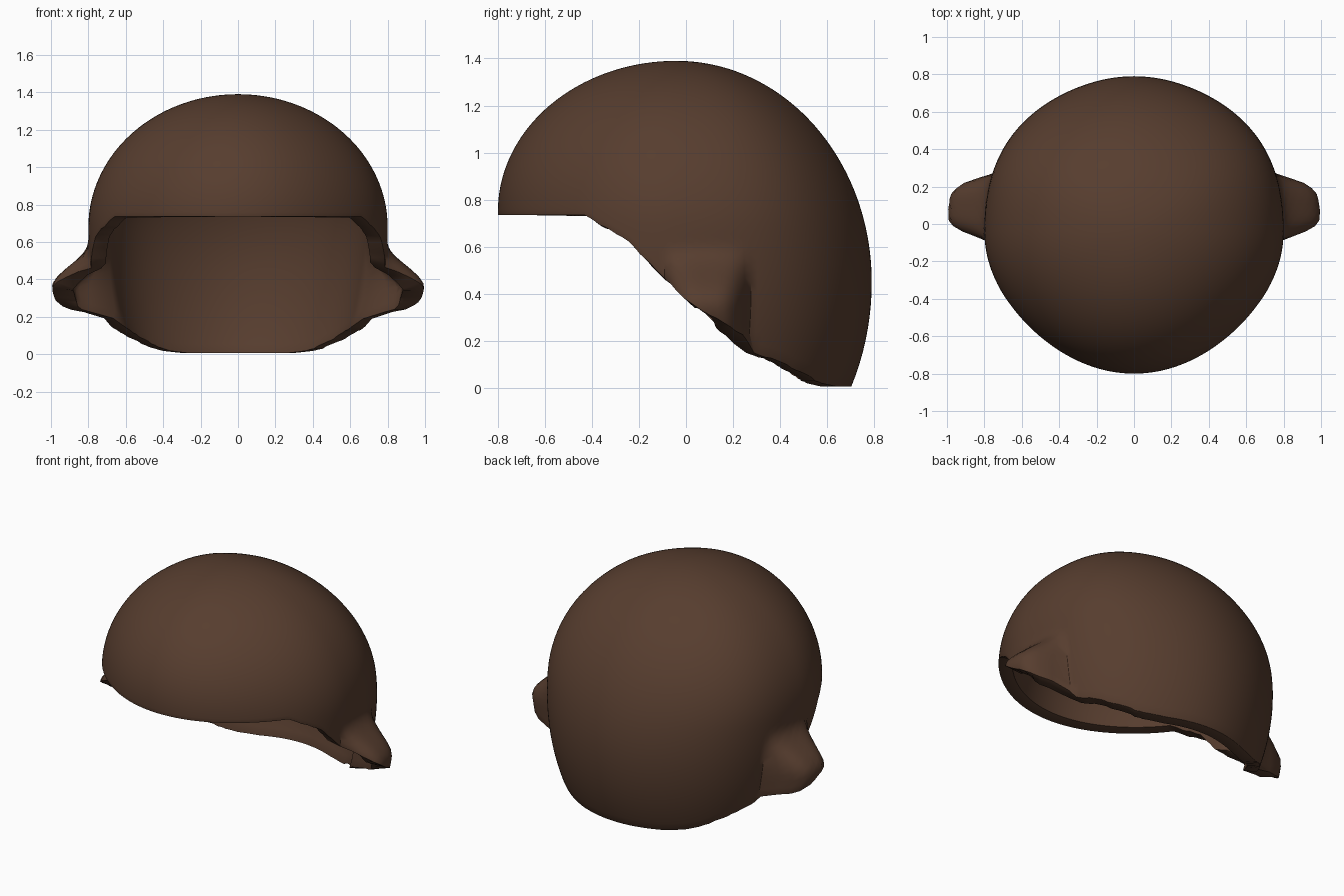
import bpy, bmesh, random
from math import sin, cos, pi, sqrt
from mathutils import Vector

if "Cube" in bpy.data.objects:
    bpy.data.objects.remove(bpy.data.objects["Cube"])

random.seed(4)
COLS, ROWS, TOP, WALL = 180, 44, 1.39, 0.08
# rim height along y, as seen from the side
RIM = [(-0.9, 0.735), (-0.43, 0.735), (-0.36, 0.69), (-0.25, 0.63), (-0.12, 0.49),
       (0.0, 0.375), (0.1, 0.31), (0.2, 0.25), (0.25, 0.22), (0.29, 0.15), (0.42, 0.10),
       (0.5, 0.06), (0.57, 0.02), (0.64, 0.005), (0.9, 0.005)]


def rim_height(y):
    for (a, za), (b, zb) in zip(RIM, RIM[1:]):
        if y <= b:
            return za + (zb - za) * (y - a) / (b - a)
    return RIM[-1][1]


def extent(z, radius, mid, low):
    """Half-width of an elliptic outline with its widest point at height mid."""
    h = (TOP - mid) if z > mid else low
    return radius * sqrt(max(0, 1 - ((z - mid) / h) ** 2))


def dome(phi, z):
    x = extent(z, 0.8, 0.68, 1.28) * cos(phi)
    if sin(phi) > 0:   # fuller behind the sides, flatter at the front corners
        ry, k = extent(z, 0.83, 0.45, 1.0), 1 + 0.05 * (sin(2 * phi) * cos(phi)) ** 2
    else:
        ry, k = extent(z, 0.76, 0.75, 1.01), 1 - 0.03 * sin(2 * phi) ** 2
    return Vector((x * k, -0.04 + ry * k * sin(phi), z))


def smooth(t):
    t = min(1, max(0, t))
    return t * t * (3 - 2 * t)


def flare(p):
    """Outward push that turns the rim into a small flap at each side."""
    w = max(0, 1 - abs((p.y - 0.09) / 0.18) ** 3.8)
    d = 0.225 * w * smooth((0.60 - p.z) / 0.25)
    return Vector((d if p.x > 0 else -d, 0, 0))


# dome shell: columns running from the cut rim to the crown
bm = bmesh.new()
crown = bm.verts.new((0, -0.04, TOP))
grid = []
for i in range(COLS):
    phi = 2 * pi * i / COLS
    lo, hi = -0.01, 0.8
    for _ in range(30):
        m = (lo + hi) / 2
        if m < rim_height(dome(phi, m).y):
            lo = m
        else:
            hi = m
    base = lo + (random.uniform(-0.004, 0.004) if 0.02 < lo < 0.7 else 0)
    col = []
    for j in range(ROWS):
        p = dome(phi, base + (TOP - base) * sin(j / ROWS * pi / 2))
        col.append(bm.verts.new(p + flare(p)))
    grid.append(col)


def skin(cols, top):
    for a, b in zip(cols, cols[1:] + cols[:1]):
        for j in range(ROWS - 1):
            bm.faces.new((a[j], b[j], b[j + 1], a[j + 1]))
        bm.faces.new((a[-1], b[-1], top))


skin(grid, crown)
bm.normal_update()


# inner wall: offset inward, kept level with the rim where the dome tucks under
def inset(v):
    n = v.normal.copy()
    n.z = max(n.z, 0)
    return bm.verts.new(v.co - n * WALL - flare(v.co) * 0.15)


inner = [[inset(v) for v in col] for col in grid]
skin([c for c in reversed(inner)], inset(crown))
for i in range(COLS):
    k = (i + 1) % COLS
    bm.faces.new((grid[k][0], grid[i][0], inner[i][0], inner[k][0]))
for f in bm.faces:
    f.smooth = True
me = bpy.data.meshes.new("hair_cap")
bm.to_mesh(me)
bm.free()
cap = bpy.data.objects.new("hair_cap", me)
bpy.context.collection.objects.link(cap)

# softened rim
bev = cap.modifiers.new("soft_rim", 'BEVEL')
bev.width, bev.segments, bev.limit_method, bev.angle_limit = 0.015, 2, 'ANGLE', 0.9

mat = bpy.data.materials.new("dark_brown")
mat.diffuse_color = (0.095, 0.047, 0.028, 1)
mat.use_nodes = True
mat.node_tree.nodes["Principled BSDF"].inputs["Base Color"].default_value = mat.diffuse_color
me.materials.append(mat)
